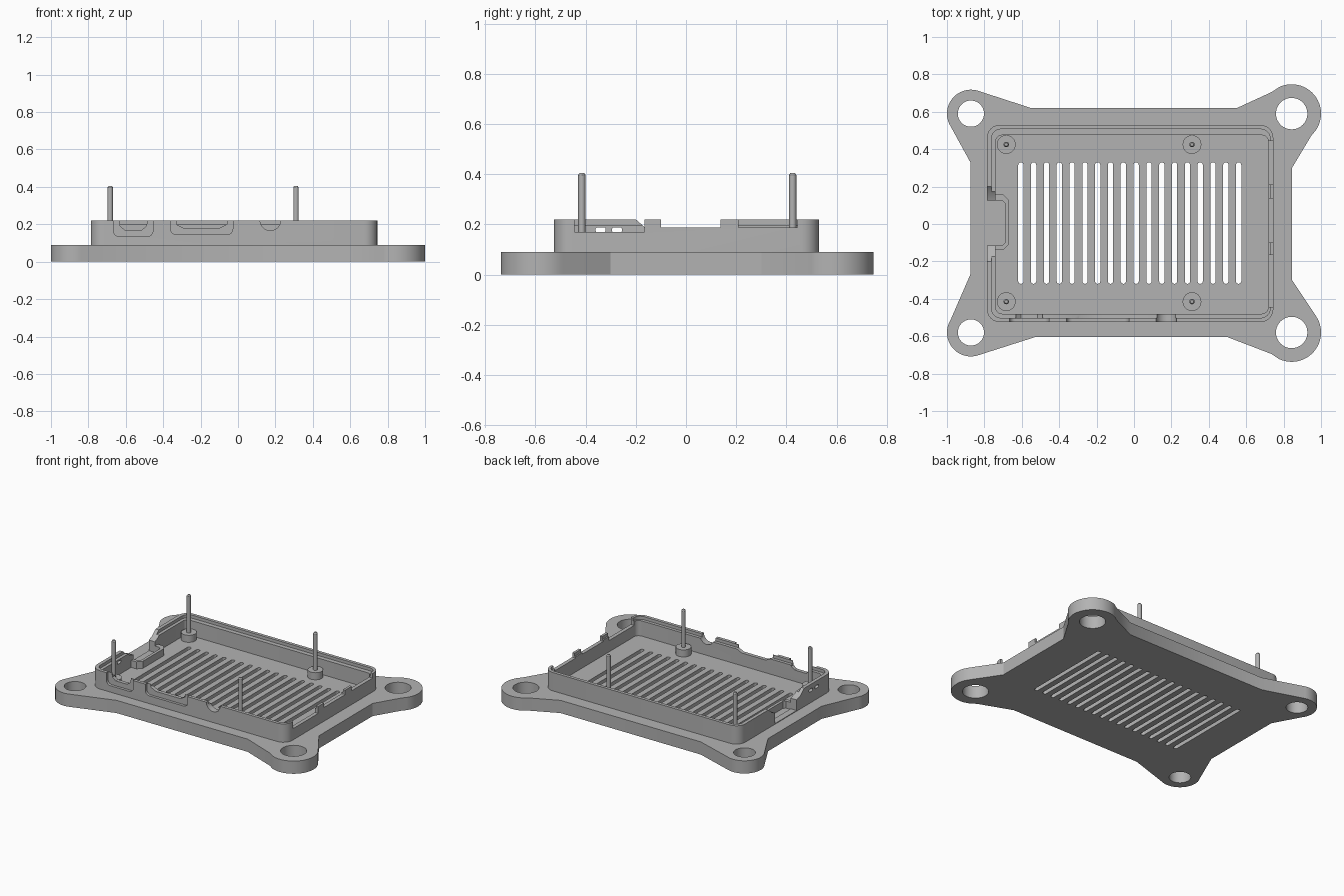
import bpy, bmesh
from math import sin, cos, radians
from mathutils import Matrix

if "Cube" in bpy.data.objects:
    bpy.data.objects.remove(bpy.data.objects["Cube"])

grey = bpy.data.materials.new("plain grey plastic")
grey.use_nodes = True
grey.diffuse_color = (0.45, 0.45, 0.45, 1)
grey.node_tree.nodes["Principled BSDF"].inputs["Base Color"].default_value = (0.45, 0.45, 0.45, 1)

FRONT = Matrix(((1, 0, 0, 0), (0, 0, -1, 0), (0, 1, 0, 0), (0, 0, 0, 1)))
SIDE = Matrix(((0, 0, 1, 0), (1, 0, 0, 0), (0, 1, 0, 0), (0, 0, 0, 1)))


def arc(cx, cy, r, a0, a1, n=16):
    """Points on an arc, angles in degrees."""
    steps = [radians(a0 + (a1 - a0) * i / n) for i in range(n + 1)]
    return [(cx + r * cos(a), cy + r * sin(a)) for a in steps]


def circle(cx, cy, r, n=40):
    return arc(cx, cy, r, 0, 360, n)[:-1]


def rounded(x0, x1, y0, y1, r, n=6):
    return (arc(x1 - r, y1 - r, r, 0, 90, n) + arc(x0 + r, y1 - r, r, 90, 180, n)
            + arc(x0 + r, y0 + r, r, 180, 270, n) + arc(x1 - r, y0 + r, r, 270, 360, n))


def tidy(ob):
    ob.data.materials.clear()
    ob.data.materials.append(grey)
    bpy.ops.object.select_all(action='DESELECT')
    ob.select_set(True)
    bpy.context.view_layer.objects.active = ob
    bpy.ops.object.shade_smooth_by_angle(angle=radians(30))
    return ob


def prism(name, loops, lo, hi, matrix=None):
    """Extrude flat outlines; inner loops become holes."""
    cu = bpy.data.curves.new(name, 'CURVE')
    cu.dimensions = '2D'
    cu.fill_mode = 'BOTH'
    cu.extrude = (hi - lo) / 2
    for pts in loops:
        sp = cu.splines.new('POLY')
        sp.points.add(len(pts) - 1)
        for p, (x, y) in zip(sp.points, pts):
            p.co = (x, y, 0, 1)
        sp.use_cyclic_u = True
    tmp = bpy.data.objects.new(name, cu)
    bpy.context.collection.objects.link(tmp)
    deps = bpy.context.evaluated_depsgraph_get()
    me = bpy.data.meshes.new_from_object(tmp.evaluated_get(deps))
    bpy.data.objects.remove(tmp)
    bm = bmesh.new()
    bm.from_mesh(me)
    bmesh.ops.remove_doubles(bm, verts=bm.verts, dist=0.0001)
    bmesh.ops.translate(bm, verts=bm.verts, vec=(0, 0, (lo + hi) / 2))
    if matrix:
        bmesh.ops.transform(bm, matrix=matrix, verts=bm.verts)
    bmesh.ops.recalc_face_normals(bm, faces=bm.faces)
    bm.to_mesh(me)
    bm.free()
    me.name = name
    ob = bpy.data.objects.new(name, me)
    bpy.context.collection.objects.link(ob)
    return tidy(ob)


def cut(ob, cutters):
    for c in cutters:
        m = ob.modifiers.new("cut", 'BOOLEAN')
        m.operation, m.solver, m.object = 'DIFFERENCE', 'EXACT', c
    deps = bpy.context.evaluated_depsgraph_get()
    me = bpy.data.meshes.new_from_object(ob.evaluated_get(deps))
    ob.modifiers.clear()
    ob.data = me
    tidy(ob)


# Mounting plate with four eyelets and ventilation slots
outline = ([(0.845, -0.3), (0.845, 0.3), (0.95, 0.475)]
           + arc(0.843, 0.59, 0.157, -35, 115, 24)
           + [(0.735, 0.705), (0.55, 0.62), (-0.55, 0.62)]
           + arc(-0.872, 0.59, 0.128, 75, 212, 24)
           + [(-0.875, 0.33), (-0.875, -0.27)]
           + arc(-0.872, -0.58, 0.128, 148, 285, 24)
           + [(-0.53, -0.605), (0.5, -0.605), (0.735, -0.695)]
           + arc(0.843, -0.58, 0.157, 245, 395, 24))
holes = [circle(x, y, r) for x, r in ((-0.872, 0.07), (0.843, 0.084)) for y in (-0.58, 0.59)]
slots = []
for i in range(18):
    x = -0.605 + i * 0.0685
    slots.append(arc(x, 0.316, 0.014, 0, 180, 8) + arc(x, -0.306, 0.014, 180, 360, 8))
prism("mounting_plate", [outline] + holes + slots, 0, 0.09)

# Tray walls: tall outer lip and lower inner ledge
outer_wall = prism("outer_wall", [rounded(-0.787, 0.745, -0.525, 0.53, 0.07),
                                  rounded(-0.762, 0.728, -0.502, 0.507, 0.05)], 0.08, 0.22)
inner_wall = prism("inner_ledge", [rounded(-0.768, 0.734, -0.508, 0.513, 0.055),
                                   rounded(-0.74, 0.718, -0.48, 0.475, 0.035)], 0.08, 0.198)

# Port openings through the front wall, with shallow recesses around two of them
front = [
    prism("cutter", [[(-0.64, 0.25), (-0.63, 0.19), (-0.605, 0.17), (-0.515, 0.17),
                      (-0.49, 0.19), (-0.48, 0.25)]], 0.44, 0.6, FRONT),
    prism("cutter", [[(-0.33, 0.25), (-0.33, 0.2), (-0.29, 0.18), (-0.1, 0.18),
                      (-0.06, 0.2), (-0.06, 0.25)]], 0.44, 0.6, FRONT),
    prism("cutter", [arc(0.173, 0.222, 0.055, 180, 360) + [(0.228, 0.25), (0.118, 0.25)]],
          0.44, 0.6, FRONT),
    prism("cutter", [rounded(-0.665, -0.455, 0.135, 0.26, 0.03)], 0.506, 0.6, FRONT),
    prism("cutter", [rounded(-0.36, -0.028, 0.145, 0.26, 0.03)], 0.506, 0.6, FRONT),
]


# Connector openings on the left wall, card gap and light holes on the right wall
def box(a0, a1, b0, b1):
    return [(a0, b0), (a1, b0), (a1, b1), (a0, b1)]


sides = [prism("cutter", [box(a, b, z, 0.25)], 0.68, 0.8, SIDE)
         for a, b, z in ((-0.445, -0.165, 0.17), (-0.1, 0.137, 0.188), (0.21, 0.445, 0.188))]
sides.append(prism("cutter", [[(-0.2, 0.25), (-0.2, 0.22), (-0.16, 0.185), (-0.115, 0.17),
                               (-0.115, 0.095), (0.125, 0.095), (0.125, 0.17), (0.16, 0.185),
                               (0.2, 0.22), (0.2, 0.25)]], -0.85, -0.7, SIDE))
sides += [prism("cutter", [rounded(y - 0.02, y + 0.02, 0.168, 0.188, 0.008)], -0.85, -0.7, SIDE)
          for y in (-0.34, -0.275)]
for wall in (outer_wall, inner_wall):
    cut(wall, front + sides)
for c in front + sides:
    bpy.data.objects.remove(c)

# Raised rim around the card slot
prism("card_slot_rim", [[(-0.765, -0.14), (-0.7, -0.14), (-0.67, -0.11), (-0.67, 0.13),
                         (-0.7, 0.16), (-0.765, 0.16), (-0.765, 0.125), (-0.705, 0.125),
                         (-0.69, 0.11), (-0.69, -0.1), (-0.705, -0.115), (-0.765, -0.115)]],
      0.08, 0.14)

# Standoffs with tall locating pins
for side, x in (("right", -0.683), ("left", 0.31)):
    for end, y in (("front", -0.415), ("back", 0.425)):
        prism(f"{end}_{side}_standoff", [circle(x, y, 0.05, 32)], 0.08, 0.14)
        prism(f"{end}_{side}_pin", [circle(x, y, 0.0145, 16)], 0.13, 0.397)
        bpy.ops.mesh.primitive_cone_add(vertices=16, radius1=0.0145, radius2=0.009, depth=0.008,
                                        location=(x, y, 0.401))
        tip = bpy.context.object
        tip.name = f"{end}_{side}_pin_tip"
        tidy(tip)
